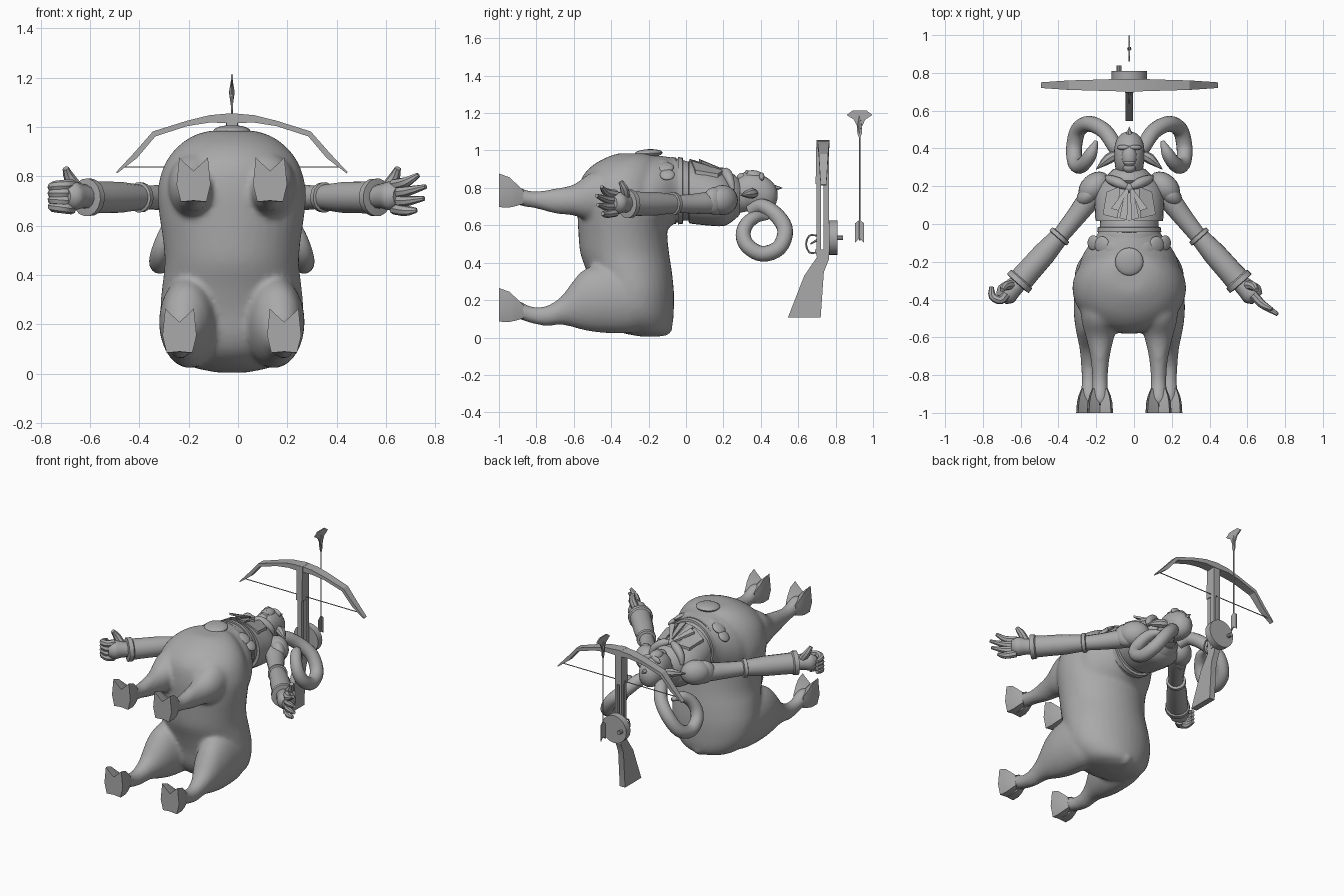
import bpy, bmesh, math
from mathutils import Vector as V

CX = -0.025  # symmetry plane of the figure
mat = bpy.data.materials.new("plain grey")
mat.diffuse_color = (0.4, 0.4, 0.4, 1)


def finish(name, bm, angle=40):
    bmesh.ops.recalc_face_normals(bm, faces=bm.faces)
    me = bpy.data.meshes.new(name)
    bm.to_mesh(me)
    bm.free()
    ob = bpy.data.objects.new(name, me)
    bpy.context.collection.objects.link(ob)
    ob.location.x = CX
    me.materials.append(mat)
    bpy.ops.object.select_all(action='DESELECT')
    ob.select_set(True)
    bpy.context.view_layer.objects.active = ob
    bpy.ops.object.shade_smooth_by_angle(angle=math.radians(angle))
    return ob


def catmull(p, sub):
    out = []
    for i in range(len(p) - 1):
        a, b, c, d = p[max(i - 1, 0)], p[i], p[i + 1], p[min(i + 2, len(p) - 1)]
        for k in range(sub):
            t = k / sub
            out.append([0.5 * (2 * q + (r - o) * t + (2 * o - 5 * q + 4 * r - w) * t * t
                               + (3 * q - o - 3 * r + w) * t ** 3) for o, q, r, w in zip(a, b, c, d)])
    return out + [list(p[-1])]


def skin(name, loops, angle=40):
    """Bridge successive point loops and cap both ends."""
    bm = bmesh.new()
    vs = [[bm.verts.new(q) for q in l] for l in loops]
    n = len(vs[0])
    for a, b in zip(vs, vs[1:]):
        for i in range(n):
            bm.faces.new((a[i], a[(i + 1) % n], b[(i + 1) % n], b[i]))
    bm.faces.new(vs[0])
    bm.faces.new(vs[-1])
    return finish(name, bm, angle)


def circle(n):
    return [(math.cos(2 * math.pi * i / n), math.sin(2 * math.pi * i / n)) for i in range(n)]


def along_y(name, rows, n=28, sub=3, angle=40):
    """Rows of (y, x centre, z centre, half x, half z)."""
    return skin(name, [[(x + a * c, y, z + b * s) for c, s in circle(n)]
                       for y, x, z, a, b in catmull(rows, sub)], angle)


def tube(name, rows, n=14, sub=4, angle=40):
    """Rows of (x, y, z, radius) swept along their path."""
    rows = catmull(rows, sub)
    pts = [V(r[:3]) for r in rows]
    loops, up = [], None
    for i, p in enumerate(pts):
        d = (pts[min(i + 1, len(pts) - 1)] - pts[max(i - 1, 0)]).normalized()
        if up is None:
            up = d.orthogonal()
        up = (up - d * up.dot(d)).normalized()
        w = d.cross(up)
        loops.append([p + (up * c + w * s) * rows[i][3] for c, s in circle(n)])
    return skin(name, loops, angle)


def ball(name, loc, rad, rot=(0, 0, 0)):
    bm = bmesh.new()
    bmesh.ops.create_uvsphere(bm, u_segments=20, v_segments=12, radius=1)
    for v in bm.verts:
        v.co = V(a * b for a, b in zip(v.co, rad))
    ob = finish(name, bm)
    ob.location = V(loc) + V((CX, 0, 0))
    ob.rotation_euler = rot
    return ob


def plate_yz(name, pts, h, x=0):
    return skin(name, [[(x - h, y, z) for y, z in pts], [(x + h, y, z) for y, z in pts]], 20)


# barrel of the body: (z, y low, y high, half width)
barrel = [(.005, -.24, -.14, .06), (.03, -.36, -.09, .17), (.08, -.44, -.07, .235), (.15, -.48, -.065, .275),
          (.25, -.50, -.065, .29), (.35, -.53, -.075, .283), (.45, -.565, -.09, .272), (.55, -.575, -.10, .28),
          (.65, -.58, -.10, .295), (.75, -.58, -.10, .30), (.85, -.56, -.11, .272), (.92, -.50, -.13, .22),
          (.965, -.42, -.16, .155), (.985, -.36, -.2, .09)]
flesh = [skin("body", [[(w * c, (a + b) / 2 + (b - a) / 2 * s, z) for c, s in circle(36)]
                       for z, a, b, w in catmull(barrel, 3)])]
flesh.append(ball("tail", (0, -.13, .05), (.04, .06, .045)))
flesh.append(along_y("torso", [(y, 0, z, a, b) for y, z, a, b in (
    (-.34, .70, .28, .25), (-.2, .73, .26, .245), (-.12, .765, .22, .205), (-.06, .785, .172, .175),
    (0, .785, .155, .16), (.08, .765, .16, .15), (.16, .745, .17, .135), (.22, .74, .145, .115),
    (.27, .745, .085, .085), (.34, .75, .065, .075))], 32))

# legs with cloven hooves
toe = [(-.022, -.075), (.03, -.08), (.047, -.01), (.036, .1), (.022, .085), (-.022, .045)]
for s, side in ((-1, "left"), (1, "right")):
    flesh.append(along_y("front_leg", [(y, s * .155, z, a, b) for y, z, a, b in (
        (-.36, .77, .11, .13), (-.5, .755, .10, .13), (-.6, .735, .075, .083), (-.7, .73, .052, .067),
        (-.8, .735, .042, .046), (-.86, .745, .042, .046), (-.92, .765, .045, .052), (-.96, .765, .036, .045))]))
    flesh.append(along_y("rear_leg", [(y, s * x, z, a, b) for y, x, z, a, b in (
        (-.2, .15, .2, .10, .15), (-.3, .165, .205, .12, .18), (-.45, .175, .21, .12, .185),
        (-.55, .185, .2, .10, .16), (-.61, .193, .175, .08, .118), (-.67, .202, .142, .06, .074), (-.75, .21, .115, .046, .053),
        (-.83, .212, .122, .04, .045), (-.9, .212, .15, .045, .05), (-.96, .212, .155, .036, .045))]))
    for part, x, z in (("front", .155, .777), ("rear", .212, .165)):
        for t in (-1, 1):
            skin(f"{part}_hoof_{side}", [[(s * x + t * (.022 + px * k), y, z + pz * kz + dz) for px, pz in toe]
                                         for y, k, kz, dz in ((-1, 1, 1, 0), (-.945, .92, .9, -.01),
                                                              (-.91, .75, .68, -.02), (-.87, .4, .4, -.03))], 35)

# blend the limbs, trunk and tail into one smooth skin
bpy.ops.object.select_all(action='DESELECT')
for ob in flesh:
    ob.select_set(True)
body = flesh[0]
bpy.context.view_layer.objects.active = body
bpy.ops.object.join()
rm = body.modifiers.new("blend", 'REMESH')
rm.mode, rm.voxel_size, rm.use_smooth_shade = 'VOXEL', .013, True
sm = body.modifiers.new("relax", 'SMOOTH')
sm.factor, sm.iterations = .5, 7

# belt and short jacket
for y in (-.065, -.03):
    along_y("belt", [(y + d, 0, .785, .164 + e, .174 + e) for d, e in (
        (-.015, -.01), (-.012, .006), (.012, .003), (.015, -.01))], 32, 1)
along_y("jacket", [(y, 0, z, a, b) for y, z, a, b in (
    (.02, .78, .15, .155), (.015, .78, .177, .168), (.06, .768, .181, .163), (.14, .75, .184, .153),
    (.21, .738, .165, .14), (.26, .738, .1, .105), (.265, .74, .07, .08))], 32, 2)
along_y("collar", [(y, 0, z, a, b) for y, z, a, b in (
    (.21, .75, .11, .11), (.23, .75, .125, .13), (.26, .75, .115, .12), (.29, .75, .085, .09))], 28, 2)
ball("belt_medallion", (0, -.2, .985), (.075, .075, .022), (.05, 0, 0))
for s in (-1, 1):
    for x, y, r in ((.09, -.14, .05), (.145, -.11, .045), (.19, -.1, .04)):
        z = .765 + .2 * math.sqrt(1 - (x / .235) ** 2)
        ball("belt_scallop", (s * x, y, z - .012), (r, r, .016), (0, s * x * 4, 0))

# neck scarf: knot, loops and tails
ball("scarf_knot", (0, .19, .89), (.024, .024, .02))
for s in (-1, 1):
    tube("scarf_loop", [(0, .19, .89, .012), (s * .05, .215, .88, .027), (s * .1, .235, .84, .024), (s * .12, .25, .79, .01)], 10)
    for x, y in ((.03, .02), (.075, .07)):
        skin("scarf_tail", [[(s * .004, .19, h), (s * .02, .185, h), (s * (x + .022), y + .012, h + .042), (s * (x - .018), y, h + .05)]
                            for h in (.89, .905)], 20)
    skin("jacket_lapel", [[(s * .05, .2, h - .03), (s * .12, .17, h - .05), (s * .14, .05, h - .03), (s * .06, .03, h + .02)]
                          for h in (.905, .925)], 20)

# head with snout, brow, ears, crest and curled horns
along_y("head", [(y, 0, z, a, b) for y, z, a, b in (
    (.26, .77, .05, .05), (.285, .775, .07, .085), (.33, .78, .078, .1), (.39, .775, .08, .1),
    (.44, .765, .07, .085), (.475, .76, .045, .055), (.49, .76, .01, .015))])
ball("snout", (0, .355, .86), (.04, .06, .035))
ball("chin", (0, .30, .85), (.035, .03, .03))
ball("mouth", (0, .325, .88), (.03, .012, .015))
tube("crest", [(0, .44, .79, .035), (0, .475, .8, .018), (0, .515, .8, .001)], 6, 1, 20)
for s in (-1, 1):
    ball("brow", (s * .033, .405, .86), (.034, .014, .02), (0, s * .4, 0))
    tube("ear", [(s * .06, .37, .77, .02), (s * .11, .345, .77, .028), (s * .175, .29, .76, .002)], 8, 3)
    horn = []
    for deg, x, r in ((130, .04, .034), (95, .075, .04), (50, .13, .042), (5, .21, .042), (-45, .27, .042), (-95, .292, .042),
                      (-140, .288, .041), (-175, .265, .04), (-210, .232, .037), (-245, .2, .032), (-285, .175, .01)):
        a, R = math.radians(deg), .113 if deg > -180 else .113 - (-180 - deg) * .0003
        horn.append((s * x, .418 + R * math.cos(a), .56 + R * math.sin(a) + (.03 if deg > 60 else 0), r))
    tube("horn", horn, 16)

# arms, shoulder pads and bracers
for s, side in ((-1, "left"), (1, "right")):
    ball("shoulder_pad_" + side, (s * .185, .195, .735), (.095, .07, .08), (0, 0, -s * .75))
    ball("shoulder_rim_" + side, (s * .215, .155, .73), (.075, .05, .075), (0, 0, -s * .75))
    tube("upper_arm_" + side, [(s * .15, .2, .73, .06), (s * .22, .12, .72, .06), (s * .29, .03, .715, .052), (s * .37, -.07, .715, .045)])
    E, W = V((s * .36, -.055, .715)), V((s * .59, -.315, .715))
    tube("bracer_" + side, [(*E.lerp(W, t), r) for t, r in (
        (0, .045), (.01, .06), (.07, .062), (.08, .052), (.4, .063), (.75, .065), (.9, .067), (.92, .076), (1, .077), (1.01, .05))], 16, 1)
    D, N = V((s * .74, -.67, 0)).normalized(), V((0, 0, 1))
    S = D.cross(N) * s
    P = lambda a, b, c, r: (*(W + D * a + S * b + N * c), r)
    tube("palm_" + side, [P(-.02, 0, 0, .045), P(.04, 0, .005, .053), P(.085, 0, .005, .06), P(.12, 0, .005, .038)], 12, 3)
    for i in range(4):
        c = -.045 + .032 * i
        if s > 0:  # spread open hand
            reach = (.205, .245, .255, .215)[i]
            tube("finger_right", [P(.09, 0, c, .024), P(.16, .005, c * 1.2, .022), P(reach, -.01, c * 1.5 + .015, .01)], 8, 3)
        else:      # half closed hand
            tube("finger_left", [P(.08, 0, c, .024), P(.125, .005, c * .95, .023), P(.145, -.04, c * .85, .021), P(.115, -.08, c * .75, .012)], 8, 3)
    tube("thumb_" + side, [P(.03, -.015, .03, .026), P(.06, -.035, .08, .023), P(.085, -.03, .118, .013)], 8, 3)

# crossbow: stock, rails, limbs, string, drum and trigger
plate_yz("crossbow_stock", [(.545, .107), (.72, .107), (.737, .35), (.765, .42), (.765, .47), (.69, .47), (.7, .43), (.632, .33)], .02)
plate_yz("crossbow_fore_end", [(.693, .82), (.697, 1.055), (.765, 1.055), (.765, .82)], .022)
for x in (-.016, .016):
    plate_yz("crossbow_rail", [(.735, .45), (.735, 1.05), (.765, 1.05), (.765, .45)], .008, x)
plate_yz("crossbow_under_rail", [(.697, .45), (.697, .9), (.722, .9), (.722, .45)], .016)
limb = [(0, 1.036, .02, .033), (.09, 1.033, .015, .032), (.18, 1.015, .011, .029), (.315, .972, .01, .025),
        (.39, .885, .011, .02), (.467, .815, .003, .015)]
rows = [(-x, z, t, w) for x, z, t, w in limb[:0:-1]] + limb
skin("crossbow_limbs", [[(x + d * t * (.5 if abs(x) > .3 else 0) * (1 if x > 0 else -1), .735 + e * w, z + d * t)
                         for d, e in ((-1, -1), (-1, 1), (1, 1), (1, -1))] for x, z, t, w in rows], 20)
tube("crossbow_string", [(-.445, .735, .838, .003), (.445, .735, .838, .003)], 6, 1)
along_y("crossbow_drum", [(.765, 0, .533, .093, .093), (.81, 0, .533, .093, .093)], 20, 1, 30)
along_y("drum_knob", [(.80, -.055, .533, .013, .013), (.84, -.055, .533, .013, .013)], 10, 1, 30)
tube("trigger_guard", [(0, .70, .545, .005), (0, .66, .545, .005), (0, .642, .5, .005), (0, .66, .455, .005), (0, .70, .455, .005)], 6, 3)
tube("trigger", [(0, .70, .52, .007), (0, .665, .50, .004)], 6, 1)

# bolt with crescent head and fletching
tube("bolt_shaft", [(0, .928, .52, .004), (0, .928, 1.12, .004)], 6, 1)
head = [(0, 1.06), (.012, 1.09), (.014, 1.13), (.03, 1.165), (.069, 1.19), (.038, 1.213)]
plate_yz("bolt_head", [(.928 + y, z) for y, z in head] + [(.928 - y, z) for y, z in head[:0:-1]], .004)
tube("bolt_socket", [(0, .928, 1.08, .003), (0, .928, 1.14, .012), (0, .928, 1.2, .002)], 6, 1, 20)
fletch = [(0, .63), (.025, .61), (.025, .505), (0, .53)]
plate_yz("bolt_fletching", [(.928 + y, z) for y, z in fletch] + [(.928 - y, z) for y, z in fletch[2:0:-1]], .003)
